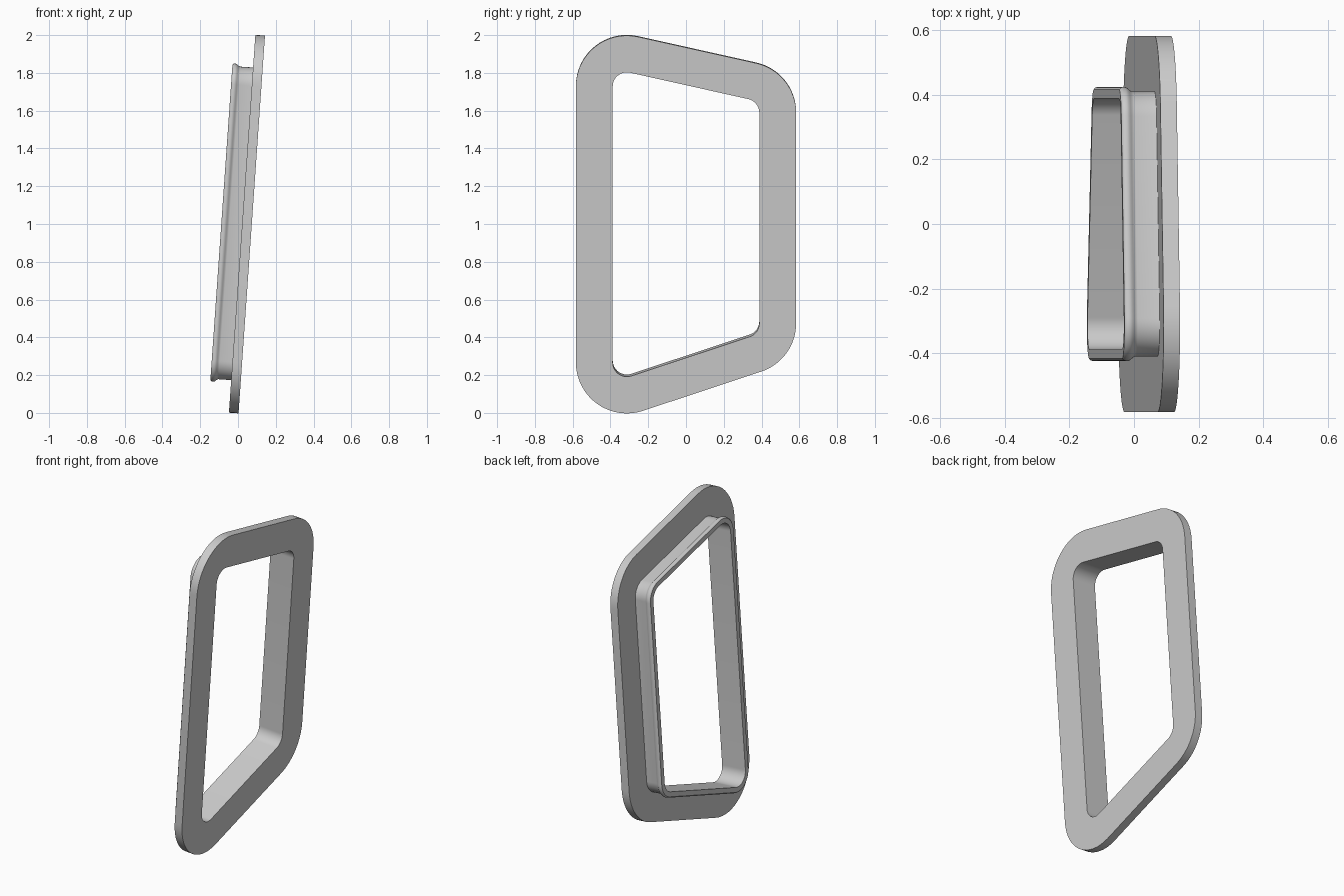
import bpy, bmesh, math
from mathutils import Matrix, Vector

if "Cube" in bpy.data.objects:
    bpy.data.objects.remove(bpy.data.objects["Cube"], do_unlink=True)

grey = bpy.data.materials.new("plain grey")
grey.use_nodes = True
colour = (0.6, 0.6, 0.6, 1)
grey.diffuse_color = colour
grey.node_tree.nodes["Principled BSDF"].inputs["Base Color"].default_value = colour

# Corner centres of the window opening (y, z), counter-clockwise
CORNERS = [Vector(c) for c in ((-0.313, -0.733), (0.313, -0.525), (0.313, 0.592), (-0.313, 0.732))]
INNER_RADIUS = 0.075
STEPS = 16
TILT = Matrix.Translation((0, 0, 1.003)) @ Matrix.Rotation(math.atan(0.07), 4, 'Y')


def outline(radius):
    """Rounded four-sided outline at a given corner radius."""
    points = []
    for i, centre in enumerate(CORNERS):
        before = centre - CORNERS[i - 1]
        after = CORNERS[(i + 1) % 4] - centre
        # outward normal is the edge direction turned clockwise
        start = math.atan2(-before.x, before.y)
        turn = (math.atan2(-after.x, after.y) - start) % math.tau
        for k in range(STEPS + 1):
            a = start + turn * k / STEPS
            points.append(centre + radius * Vector((math.cos(a), math.sin(a))))
    return points


def frame(name, profile):
    """Sweep a closed (depth, outward offset) profile around the opening."""
    bm = bmesh.new()
    rings = [[bm.verts.new((x, p.x, p.y)) for p in outline(INNER_RADIUS + out)]
             for x, out in profile]
    for j, ring in enumerate(rings):
        following = rings[(j + 1) % len(rings)]
        for i in range(len(ring)):
            n = (i + 1) % len(ring)
            bm.faces.new((ring[i], ring[n], following[n], following[i]))
    bmesh.ops.recalc_face_normals(bm, faces=bm.faces)
    bm.transform(TILT)
    mesh = bpy.data.meshes.new(name)
    bm.to_mesh(mesh)
    bm.free()
    mesh.materials.append(grey)
    obj = bpy.data.objects.new(name, mesh)
    bpy.context.collection.objects.link(obj)
    bpy.ops.object.select_all(action='DESELECT')
    obj.select_set(True)
    bpy.context.view_layer.objects.active = obj
    bpy.ops.object.shade_smooth_by_angle(angle=math.radians(35))


# Flat outer flange
frame("flange_plate", [(0.073, 0), (0.073, 0.195), (0.022, 0.195), (0.022, 0)])

# Collar behind the flange, with a rounded lip at its free edge
lip = [(-0.046, 0.022), (-0.052, 0.024), (-0.058, 0.029), (-0.064, 0.034), (-0.070, 0.036),
       (-0.078, 0.036), (-0.084, 0.034), (-0.088, 0.029)]
frame("window_collar", [(0.022, 0), (0.022, 0.022)] + lip + [(-0.088, 0)])
